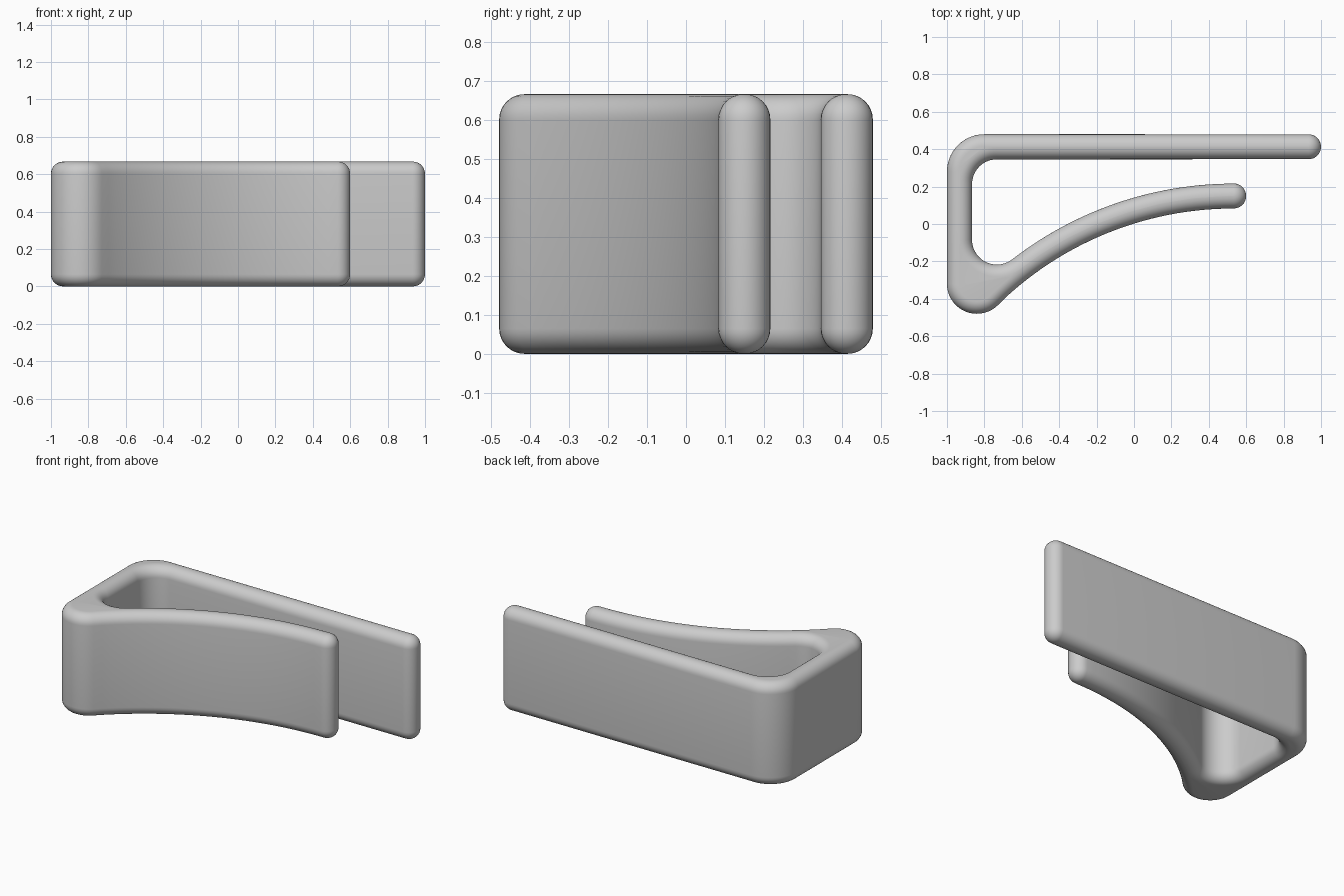
import bpy, bmesh, math
from mathutils import Vector

cube = bpy.data.objects.get("Cube")
if cube:
    bpy.data.objects.remove(cube, do_unlink=True)

HEIGHT = 0.667
HALF = 0.0667          # half the wall thickness
FILLET = 0.065         # rounding of the top and bottom rims

# Outline as tangent arcs: centre x, centre y, radius, start, end, steps.
# Rising angles are convex corners, falling angles are concave ones.
ARCS = [
    (0.933, 0.413, HALF, -90, 90, 16),         # straight arm tip
    (-0.8, 0.28, 0.2, 90, 180, 14),            # outer back corner
    (-0.84, -0.32, 0.16, 180, 314.5, 18),      # outer front corner
    (0.533, -1.717, 1.8, 134.5, 90, 28),       # outside of the curved arm
    (0.533, 0.15, HALF, -90, 90, 16),          # curved arm tip
    (0.533, -1.717, 1.933, 90, 127.8, 28),     # inside of the curved arm
    (-0.733, -0.084, 0.133, 307.8, 180, 18),   # pocket, front
    (-0.733, 0.213, 0.133, 180, 90, 14),       # pocket, back
]


def outline_samples():
    """Return (point, outward normal) pairs around the clip."""
    samples = []
    for cx, cy, r, a0, a1, steps in ARCS:
        side = 1 if a1 > a0 else -1
        for i in range(steps + 1):
            a = math.radians(a0 + (a1 - a0) * i / steps)
            d = Vector((math.cos(a), math.sin(a)))
            p = Vector((cx, cy)) + d * r
            if not samples or (p - samples[-1][0]).length > 0.006:
                samples.append((p, d * side))
    return samples


def rounded_slab(name, samples, height, radius, steps=8):
    """Extrude the outline with fully rounded rims."""
    bm = bmesh.new()
    quarter = [math.pi / 2 * i / steps for i in range(steps + 1)]
    levels = [(radius * (1 - math.sin(a)), radius * (1 - math.cos(a))) for a in quarter]
    levels += [(inset, height - z) for inset, z in reversed(levels)]
    rings = []
    for inset, z in levels:
        rings.append([bm.verts.new((*(p - n * inset), z)) for p, n in samples])
    count = len(samples)
    for low, high in zip(rings, rings[1:]):
        for i in range(count):
            j = (i + 1) % count
            bm.faces.new((low[i], low[j], high[j], high[i]))
    bm.faces.new(list(reversed(rings[0])))
    bm.faces.new(rings[-1])
    mesh = bpy.data.meshes.new(name)
    bm.to_mesh(mesh)
    bm.free()
    obj = bpy.data.objects.new(name, mesh)
    bpy.context.collection.objects.link(obj)
    return obj


# Material
grey = bpy.data.materials.new("plain grey")
grey.use_nodes = True
colour = (0.6, 0.6, 0.6, 1)
grey.diffuse_color = colour
grey.node_tree.nodes["Principled BSDF"].inputs["Base Color"].default_value = colour

# One-piece spring clip
clip = rounded_slab("spring_clip", outline_samples(), HEIGHT, FILLET)
clip.data.materials.append(grey)
bpy.ops.object.select_all(action='DESELECT')
clip.select_set(True)
bpy.context.view_layer.objects.active = clip
bpy.ops.object.shade_smooth_by_angle(angle=math.radians(35))
